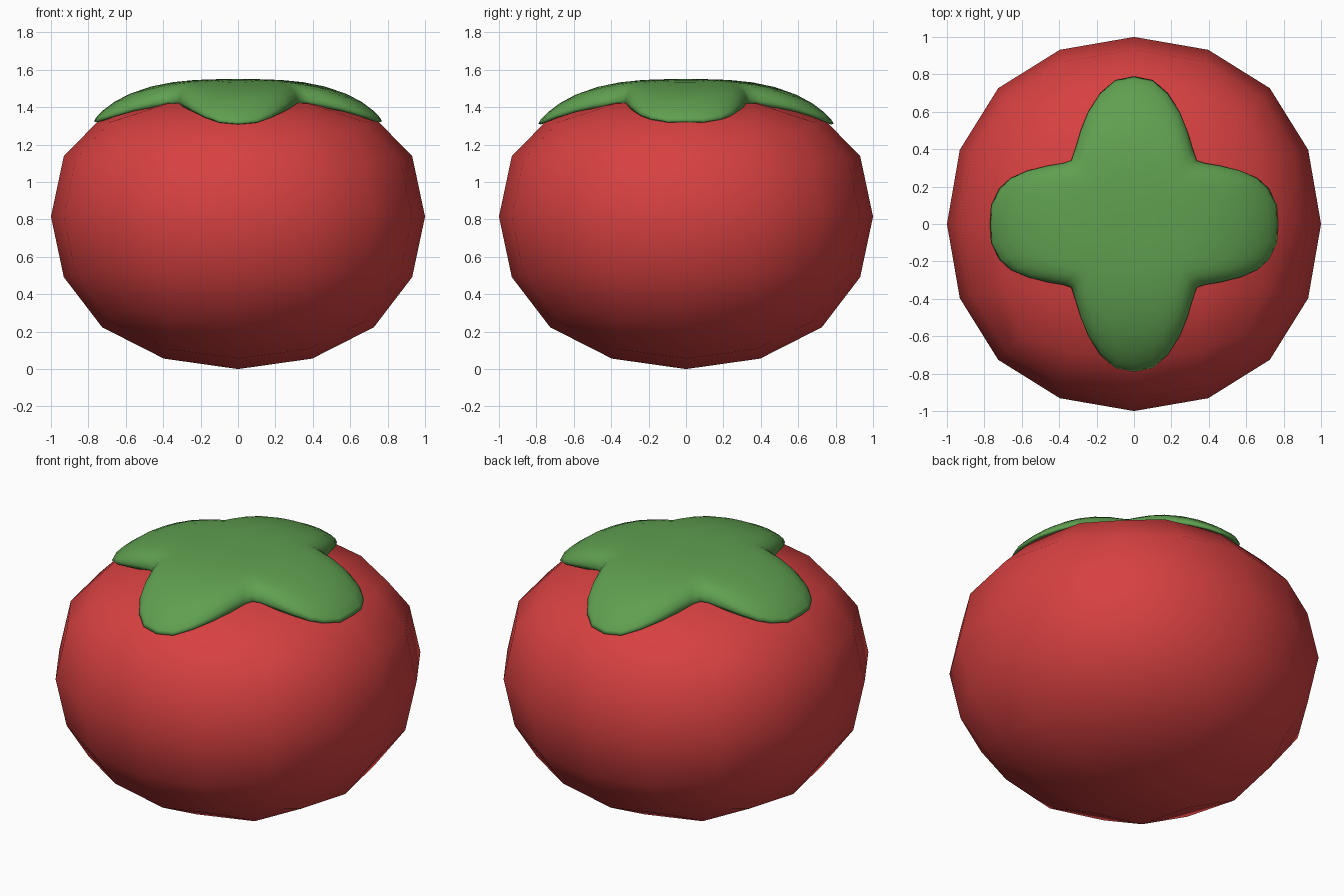
import bpy, bmesh, math

if "Cube" in bpy.data.objects:
    bpy.data.objects.remove(bpy.data.objects["Cube"])


def material(name, rgb):
    m = bpy.data.materials.new(name)
    m.diffuse_color = (*rgb, 1)
    m.use_nodes = True
    m.node_tree.nodes["Principled BSDF"].inputs["Base Color"].default_value = m.diffuse_color
    return m


def finish(bm, name, mat):
    bmesh.ops.recalc_face_normals(bm, faces=bm.faces)
    for f in bm.faces:
        f.smooth = True
    me = bpy.data.meshes.new(name)
    bm.to_mesh(me)
    bm.free()
    me.materials.append(mat)
    ob = bpy.data.objects.new(name, me)
    bpy.context.collection.objects.link(ob)
    return ob


red = material("tomato red", (0.68, 0.052, 0.052))
green = material("leaf green", (0.115, 0.35, 0.08))

# Fruit body: squashed, twice-subdivided cube with a sunken crown
bpy.ops.mesh.primitive_cube_add(size=2 * 1.1912)
cube = bpy.context.object
cube.modifiers.new("round", 'SUBSURF').levels = 2
bm = bmesh.new()
bm.from_object(cube, bpy.context.evaluated_depsgraph_get())
bpy.data.objects.remove(cube)
for v in bm.verts:
    v.co.z = 0.815 + 0.815 * v.co.z
    r = math.hypot(v.co.x, v.co.y)
    if v.co.z > 1.2:
        v.co.z -= 0.2 * math.exp(-(r / 0.657) ** 2)
finish(bm, "fruit_body", red)

# Leaf cap: four-lobed outline, one quadrant mirrored into the others
quarter = [(.77, 0), (.765, .1), (.72, .19), (.66, .245), (.57, .285), (.46, .312),
           (.38, .325), (.335, .34), (.315, .4), (.285, .5), (.245, .6), (.18, .7),
           (.1, .77), (0, .79)]
half = quarter + [(-x, y) for x, y in quarter[-2::-1]]
outline = half + [(x, -y) for x, y in half[-2:0:-1]]

# Rings from the middle over the rim and under: (scale, drop)
rings = [(.15, 0), (.3, 0), (.45, 0), (.6, 0), (.75, 0), (.86, .006), (.94, .022),
         (.985, .045), (1, .07), (.98, .1), (.85, .11)]
bm = bmesh.new()
centre = bm.verts.new((0, 0, 1.55))
loops = []
for s, drop in rings:
    loop = []
    for x, y in outline:
        r = s * math.hypot(x, y)
        rim = 1 - 1.6 * max(0, math.hypot(x, y) - .47)
        loop.append(bm.verts.new((x * s, y * s, 1.55 - .427 * r ** 3.1 - drop * rim)))
    loops.append(loop)
n = len(outline)
for i in range(n):
    j = (i + 1) % n
    bm.faces.new((centre, loops[0][i], loops[0][j]))
    for a, b in zip(loops, loops[1:]):
        bm.faces.new((a[i], b[i], b[j], a[j]))
bm.faces.new(loops[-1])
finish(bm, "leaf_cap", green)
